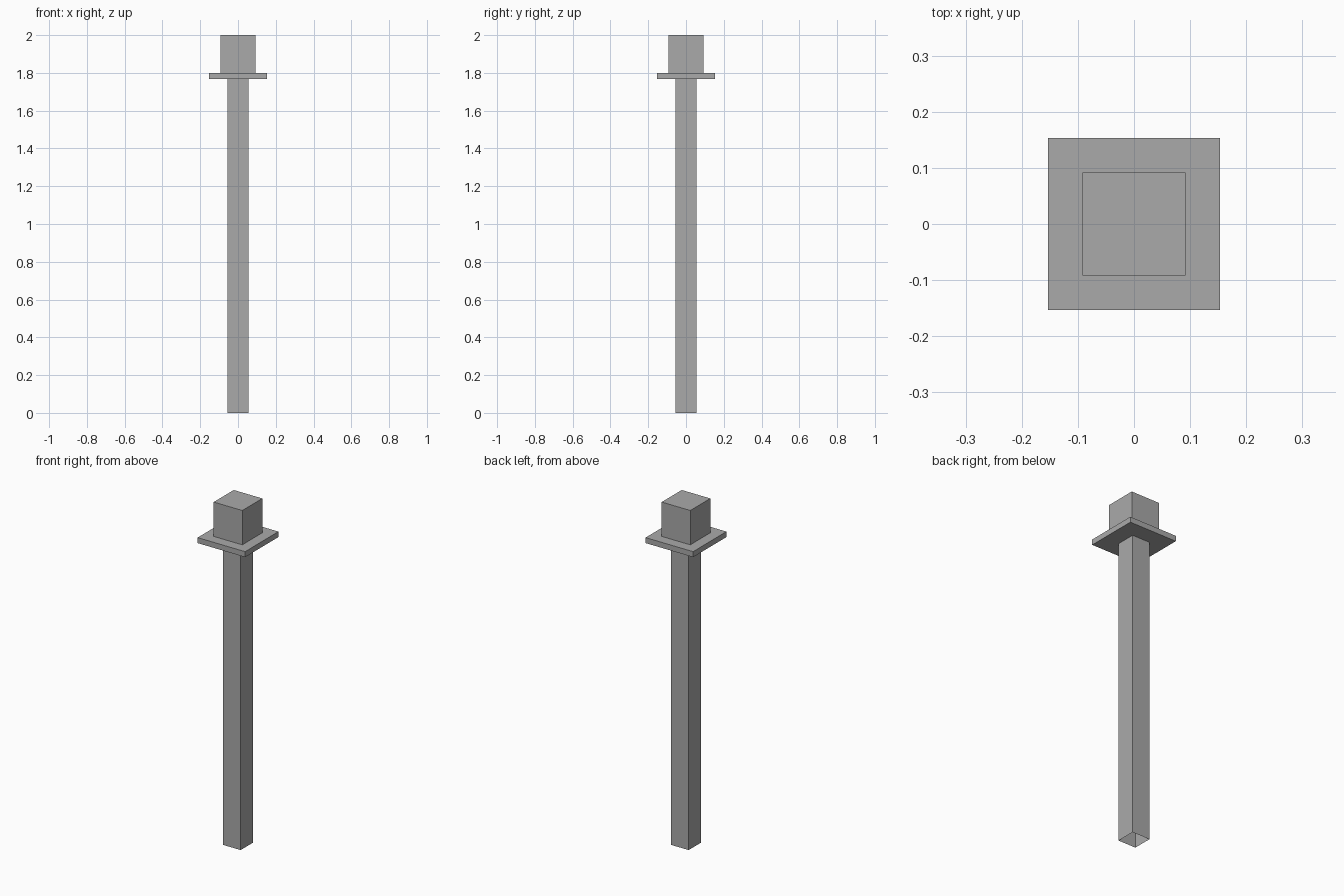
import bpy
import bmesh

cube = bpy.data.objects.get("Cube")
if cube:
    bpy.data.objects.remove(cube, do_unlink=True)

grey = bpy.data.materials.new("plain grey")
grey.use_nodes = True
colour = (0.4, 0.4, 0.4, 1)
grey.diffuse_color = colour
grey.node_tree.nodes["Principled BSDF"].inputs["Base Color"].default_value = colour


def square_block(name, width, bottom, top, open_bottom=False):
    """Upright square block centred on the z axis."""
    bm = bmesh.new()
    bmesh.ops.create_cube(bm, size=1)
    for v in bm.verts:
        v.co.x *= width
        v.co.y *= width
        v.co.z = top if v.co.z > 0 else bottom
    bm.normal_update()
    if open_bottom:
        low = [f for f in bm.faces if f.normal.z < -0.5]
        bmesh.ops.delete(bm, geom=low, context="FACES_ONLY")
    mesh = bpy.data.meshes.new(name)
    bm.to_mesh(mesh)
    bm.free()
    mesh.materials.append(grey)
    obj = bpy.data.objects.new(name, mesh)
    bpy.context.collection.objects.link(obj)
    return obj


# Long hollow post, open at the foot
square_block("post", 0.113, 0, 1.768, open_bottom=True)
# Thin square collar plate
square_block("collar_plate", 0.306, 1.768, 1.8)
# Block on top
square_block("head_block", 0.184, 1.8, 2)
